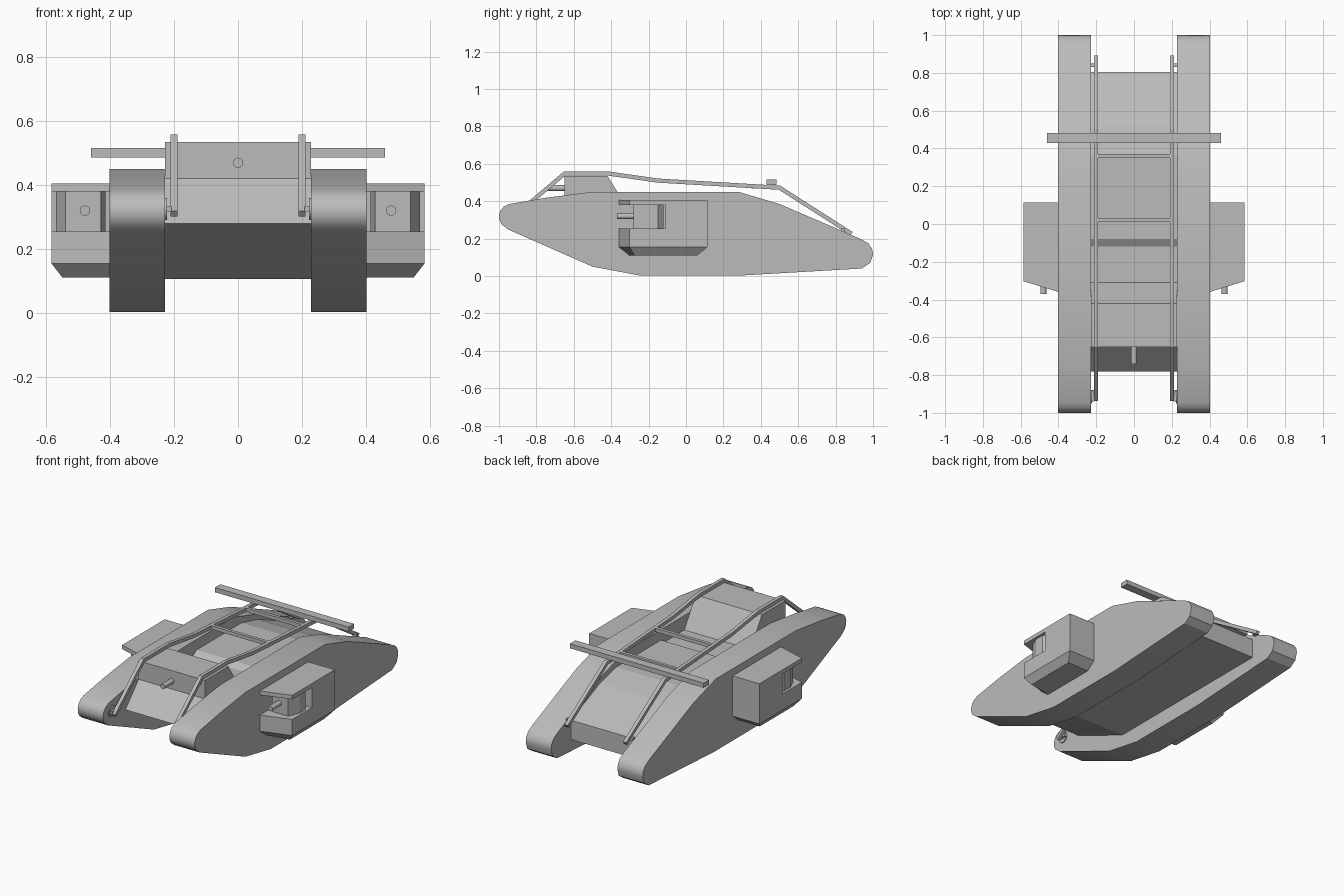
import bpy, bmesh, math
from mathutils import Vector

cube = bpy.data.objects.get("Cube")
if cube:
    bpy.data.objects.remove(cube)

grey = bpy.data.materials.new("plain_grey")
grey.use_nodes = True
COLOUR = (0.5, 0.5, 0.5, 1)
grey.diffuse_color = COLOUR
grey.node_tree.nodes["Principled BSDF"].inputs["Base Color"].default_value = COLOUR


def finish(name, bm, smooth=False):
    bmesh.ops.recalc_face_normals(bm, faces=bm.faces)
    me = bpy.data.meshes.new(name)
    bm.to_mesh(me)
    bm.free()
    me.materials.append(grey)
    ob = bpy.data.objects.new(name, me)
    bpy.context.collection.objects.link(ob)
    if smooth:
        bpy.ops.object.select_all(action='DESELECT')
        ob.select_set(True)
        bpy.context.view_layer.objects.active = ob
        bpy.ops.object.shade_smooth_by_angle(angle=math.radians(30))
    return ob


def loft(name, rings, smooth=False):
    """Closed solid through rings holding the same number of points."""
    bm = bmesh.new()
    rows = [[bm.verts.new(p) for p in ring] for ring in rings]
    n = len(rows[0])
    for a, b in zip(rows, rows[1:]):
        for i in range(n):
            j = (i + 1) % n
            bm.faces.new((a[i], a[j], b[j], b[i]))
    bm.faces.new(rows[0])
    bm.faces.new(rows[-1])
    return finish(name, bm, smooth)


def side_prism(name, profile, x0, x1, smooth=False):
    return loft(name, [[(x, y, z) for y, z in profile] for x in (x0, x1)], smooth)


def box(name, x, y, z):
    return side_prism(name, [(y[0], z[0]), (y[1], z[0]), (y[1], z[1]), (y[0], z[1])], *x)


def rod(name, start, end, radius, sides=16):
    a, b = Vector(start), Vector(end)
    turn = (b - a).to_track_quat('Z', 'Y')
    circle = [turn @ Vector((radius * math.cos(t), radius * math.sin(t), 0))
              for t in (2 * math.pi * i / sides for i in range(sides))]
    return loft(name, [[p + q for q in circle] for p in (a, b)], True)


# Track frames
track = [(-1, .325), (-.992, .35), (-.975, .37), (-.945, .385), (-.75, .418),
         (-.5, .45), (.28, .45), (.5, .385), (.93, .2), (.975, .175), (.995, .145),
         (1, .115), (.985, .07), (.94, .04), (.3, .003), (-.25, .003),
         (-.5, .05), (-.95, .248), (-.985, .275), (-.998, .3)]

# Hull between the tracks, with the cab and the sloping rear deck
hull = [(-.65, .535), (-.42, .535), (-.31, .36), (-.12, .36), (-.08, .385),
        (.36, .385), (.52, .345), (.805, .225), (.805, .105), (-.38, .105),
        (-.78, .28), (-.65, .42)]
side_prism("hull", hull, -.228, .228)
rod("cab_gun", (0, -.64, .47), (0, -.74, .47), .016)

# Rails, centre line from front to back
rail = [(-.93, .31), (-.65, .547), (-.41, .547), (-.15, .51), (.5, .472), (.885, .226)]


def ribbon(path, half):
    """Turn a path into a closed strip outline of even thickness."""
    pts = [Vector(p) for p in path]
    upper, lower = [], []
    for i, p in enumerate(pts):
        before = (p - pts[i - 1]).normalized() if i else (pts[1] - p).normalized()
        after = (pts[i + 1] - p).normalized() if i < len(pts) - 1 else before
        d = (before + after).normalized()
        offset = Vector((-d.y, d.x)) * half / d.dot(before)
        upper.append(p + offset)
        lower.append(p - offset)
    return [tuple(p) for p in upper + lower[::-1]]


# Sponson outlines, outer edge set back at the front
def sponson(s, side):
    wide = [(.39, -.363), (.585, -.303), (.585, .115), (.39, .115)]
    low = [(.39, -.305), (.55, -.275), (.55, .06), (.39, .06)]
    levels = [(low, .11), (wide, .155), (wide, .405)]
    body = loft(side + "_sponson", [[(s * x, y, z) for x, y in r] for r, z in levels])
    # Open front corner
    cutter = box(side + "_sponson_cutter", sorted((s * .402, s * .7)), (-.5, -.11), (.255, .38))
    cutter.hide_render = True
    cutter.hide_viewport = True
    cut = body.modifiers.new("open_corner", 'BOOLEAN')
    cut.operation = 'DIFFERENCE'
    cut.solver = 'EXACT'
    cut.object = cutter
    # Faceted gun shield and barrel
    shield = [(.43, -.28), (.54, -.28), (.57, -.21), (.57, -.15),
              (.54, -.12), (.43, -.12), (.415, -.15), (.415, -.21)]
    loft(side + "_gun_shield", [[(s * x, y, z) for x, y in shield] for z in (.25, .385)])
    rod(side + "_side_gun", (s * .48, -.27, .32), (s * .48, -.37, .32), .016)


for s, side in ((1, "left"), (-1, "right")):
    side_prism(side + "_track", track, s * .228, s * .402, True)
    side_prism(side + "_rail", ribbon(rail, .011), s * .19, s * .212)
    sponson(s, side)
    # Rail foot and tensioner boss at the nose
    rod(side + "_tensioner_boss", (s * .222, -.915, .325), (s * .235, -.915, .325), .035, 20)
    box(side + "_tensioner_block", (s * .208, s * .23), (-.94, -.88), (.315, .335))
    # Rail foot on the rear track
    box(side + "_rear_rail_foot", (s * .205, s * .23), (.83, .85), (.235, .253))

# Cross bars joining the rails
for name, y, z in (("front_cross_bar", .02, .5), ("rear_cross_bar", .36, .48)):
    box(name, (-.2, .2), (y - .01, y + .01), (z - .011, z + .011))

# Beam lying across the rails
box("ditching_beam", (-.46, .46), (.43, .483), (.487, .516))
